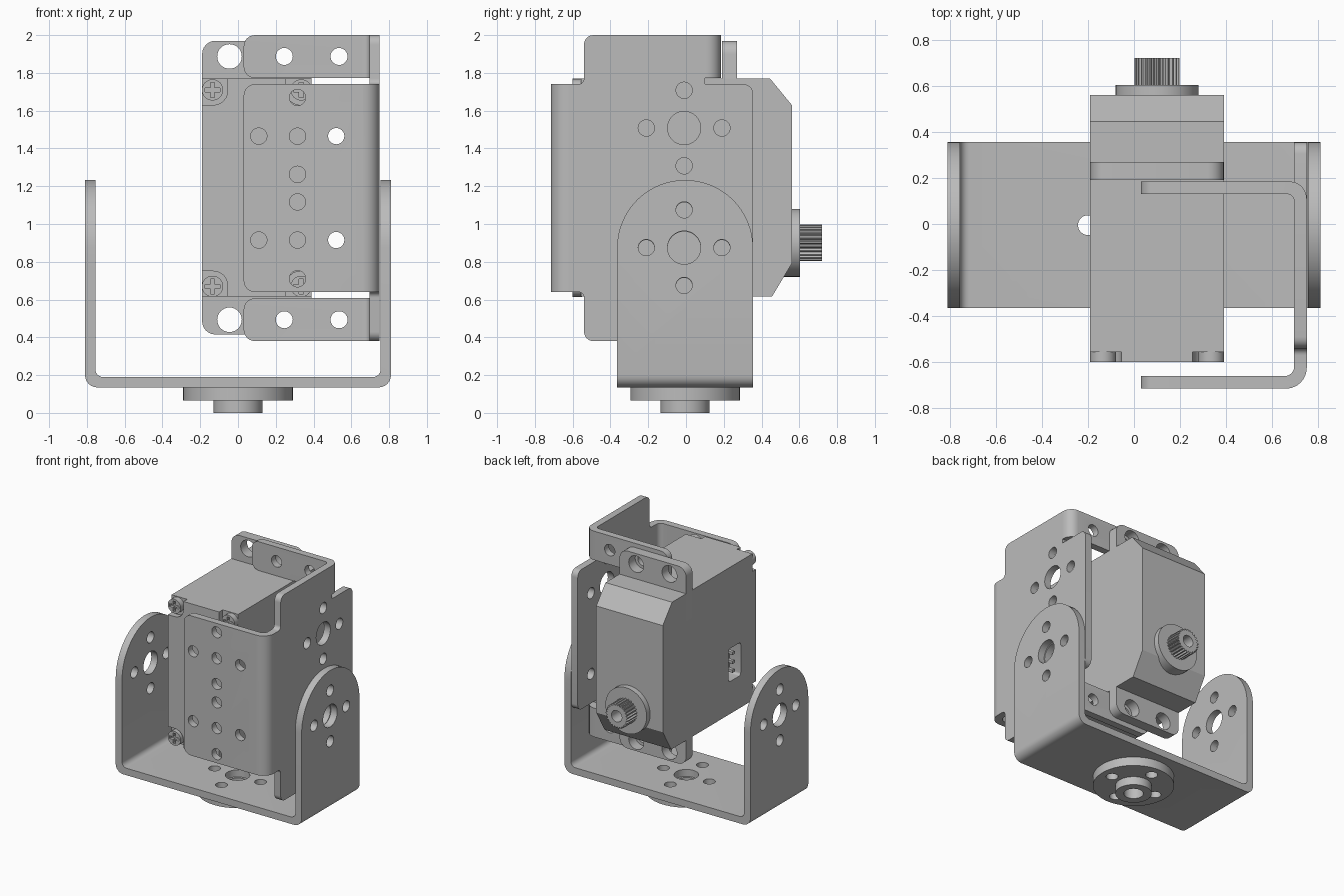
import bpy, bmesh
from math import pi, sin, cos
from mathutils import Vector

default = bpy.data.objects.get("Cube")
if default:
    bpy.data.objects.remove(default, do_unlink=True)

metal = bpy.data.materials.new("mid_grey")
metal.use_nodes = True
grey = (0.5, 0.5, 0.5, 1)
metal.diffuse_color = grey
metal.node_tree.nodes["Principled BSDF"].inputs["Base Color"].default_value = grey


def rounded(points, steps=6):
    """Outline of (u, v[, radius]) corners with each radius turned into an arc."""
    out = []
    for i, p in enumerate(points):
        c = Vector(p[:2])
        if len(p) < 3:
            out.append(c)
            continue
        a = (Vector(points[i - 1][:2]) - c).normalized()
        b = (Vector(points[(i + 1) % len(points)][:2]) - c).normalized()
        centre = c + (a + b) * p[2]
        for k in range(steps + 1):
            t = k / steps * pi / 2
            out.append(centre - b * p[2] * cos(t) - a * p[2] * sin(t))
    return out


def rect(u0, v0, u1, v1, r):
    return rounded([(u0, v0, r), (u1, v0, r), (u1, v1, r), (u0, v1, r)])


def circle(u, v, r, n=32):
    return [Vector((u + r * cos(2 * pi * k / n), v + r * sin(2 * pi * k / n)))
            for k in range(n)]


def prism(name, outlines, axis, lo, hi):
    """Extrude one or several outlines along an axis from lo to hi."""
    place = {"x": lambda p, h: (h, p.x, p.y),
             "y": lambda p, h: (p.x, h, p.y),
             "z": lambda p, h: (p.x, p.y, h)}[axis]
    bm = bmesh.new()
    for outline in outlines:
        low = [bm.verts.new(place(p, lo)) for p in outline]
        high = [bm.verts.new(place(p, hi)) for p in outline]
        bm.faces.new(low)
        bm.faces.new(high)
        for i in range(len(low)):
            bm.faces.new((low[i - 1], low[i], high[i], high[i - 1]))
    bmesh.ops.recalc_face_normals(bm, faces=bm.faces)
    mesh = bpy.data.meshes.new(name)
    bm.to_mesh(mesh)
    bm.free()
    obj = bpy.data.objects.new(name, mesh)
    bpy.context.collection.objects.link(obj)
    mesh.materials.append(metal)
    return obj


def combine(obj, outlines, axis, lo, hi, operation="DIFFERENCE"):
    """Boolean the object with a temporary prism."""
    tool = prism("cutter", outlines, axis, lo, hi)
    tool.hide_render = True
    mod = obj.modifiers.new("cut", "BOOLEAN")
    mod.object, mod.operation, mod.solver = tool, operation, "EXACT"
    graph = bpy.context.evaluated_depsgraph_get()
    mesh = bpy.data.meshes.new_from_object(obj.evaluated_get(graph))
    obj.modifiers.clear()
    obj.data = mesh
    bpy.data.objects.remove(tool, do_unlink=True)


def horn_holes(u, v, big=0.088):
    spots = [(u + 0.2, v), (u - 0.2, v), (u, v + 0.2), (u, v - 0.2)]
    return [circle(u, v, big)] + [circle(a, b, 0.043) for a, b in spots]


T = 0.055      # sheet thickness
MID = 1.19     # height of the motor centre
SIGNS = (-1, 1)

# Wide U bracket: bent strip trimmed to round-topped arms
strip = rounded([(-0.81, 1.3), (-0.81, 0.135, 0.065), (0.81, 0.135, 0.065), (0.81, 1.3),
                 (0.81 - T, 1.3), (0.81 - T, 0.135 + T, 0.04),
                 (T - 0.81, 0.135 + T, 0.04), (T - 0.81, 1.3)])
wide = prism("wide_bracket", [strip], "y", -0.365, 0.355)
arm = [Vector((-0.365, 0)), Vector((0.355, 0))]
arm += [Vector((-0.005 + 0.36 * cos(k * pi / 32), 0.873 + 0.36 * sin(k * pi / 32)))
        for k in range(33)]
combine(wide, [arm], "x", -1, 1, "INTERSECT")
combine(wide, horn_holes(-0.01, 0.875), "x", -1, 1)
combine(wide, horn_holes(0, -0.005), "z", 0, 0.3)

# Round horn under the bracket
disc = prism("horn_disc", [circle(0, -0.005, 0.29, 64)], "z", 0.065, 0.135)
combine(disc, horn_holes(0, -0.005, 0.07), "z", 0, 0.2)
boss = prism("horn_boss", [circle(0, -0.005, 0.13, 48)], "z", 0, 0.065)
combine(boss, [circle(0, -0.005, 0.07)], "z", -0.1, 0.2)

# Motor bracket: side plate
half = [(-0.62, 0.55), (-0.54, 0.55, 0.03), (-0.54, 0.81, 0.05), (0.1, 0.81),
        (0.1, 0.55), (0.355, 0.55, 0.05)]
outline = [(p[0], MID + p[1], *p[2:]) for p in half]
outline += [(p[0], MID - p[1], *p[2:]) for p in reversed(half)]
side = prism("bracket_side", [rounded(outline)], "x", 0.75 - T, 0.75)
for s in SIGNS:
    combine(side, horn_holes(-0.01, MID + s * 0.318), "x", 0.5, 1)

# Motor bracket: front plate with its bend
bend = rounded([(0.03, -0.715), (0.75, -0.715, 0.09), (0.75, -0.62), (0.75 - T, -0.62),
                (0.75 - T, -0.715 + T, 0.04), (0.03, -0.715 + T)])
front = prism("bracket_front", [bend], "z", MID - 0.55, MID + 0.55)
combine(front, [rect(0.03, MID - 0.55, 0.95, MID + 0.55, 0.06)], "y", -1, 0, "INTERSECT")
holes = [circle(0.315 + dx, MID + s * 0.275, 0.043) for dx in (-0.205, 0, 0.205) for s in SIGNS]
holes += [circle(0.315, MID + s * dz, 0.043) for dz in (0.073, 0.48) for s in SIGNS]
combine(front, holes, "y", -1, -0.64)

# Motor bracket: upper and lower tabs at the back
bend = rounded([(0.03, 0.185), (0.03, 0.185 - T), (0.75 - T, 0.185 - T, 0.03),
                (0.75 - T, 0.1), (0.75, 0.1), (0.75, 0.185, 0.075)])
for s, name in zip(SIGNS, ("lower", "upper")):
    low, high = sorted((MID + s * 0.583, MID + s * 0.81))
    tab = prism("bracket_tab_" + name, [bend], "z", low, high)
    combine(tab, [rect(0.03, low, 0.95, high, 0.06)], "y", 0, 1, "INTERSECT")
    combine(tab, [circle(x, MID + s * 0.697, 0.045) for x in (0.245, 0.535)], "y", 0, 0.5)

# Motor case with chamfered back, screw pockets and connector socket
case = prism("motor_case", [rounded([(-0.6, 0.615), (0.455, 0.615), (0.56, 0.79),
                                     (0.56, 1.63), (0.445, 1.77), (-0.6, 1.77)])],
             "x", -0.19, 0.39)
screws = [(0.1 + sx * 0.235, MID + sz * 0.52, sx, sz) for sx in SIGNS for sz in SIGNS]
pockets = []
for x, z, sx, sz in screws:
    u, v = x - sx * 0.08, z - sz * 0.08
    pockets.append(rounded([(u, v, 0.075), (u + sx * 0.3, v),
                            (u + sx * 0.3, v + sz * 0.3), (u, v + sz * 0.3)]))
combine(case, pockets, "y", -0.8, -0.555)
combine(case, [rect(-0.41, 0.87, -0.26, 1.13, 0.02)], "x", -0.4, -0.09)
for k in range(3):
    z = 0.93 + k * 0.07
    prism("connector_pin_%d" % (k + 1), [rect(-0.35, z - 0.012, -0.32, z + 0.012, 0.004)],
          "x", -0.18, -0.08)

# Mounting lugs
lugs = prism("motor_lugs", [rect(-0.19, 0.415, 0.39, 1.97, 0.07)], "y", 0.19, 0.27)
combine(lugs, [circle(x, MID + s * 0.697, 0.065) for x in (-0.045, 0.245) for s in SIGNS],
        "y", 0, 0.5)

# Cross-head screws
for i, (x, z, sx, sz) in enumerate(screws):
    head = prism("case_screw_%d" % (i + 1), [circle(x, z, 0.056)], "y", -0.6, -0.55)
    a, b = 0.04, 0.011
    cross = [(a, b), (b, b), (b, a), (-b, a), (-b, b), (-a, b),
             (-a, -b), (-b, -b), (-b, -a), (b, -a), (b, -b), (a, -b)]
    combine(head, [[Vector((x + u, z + v)) for u, v in cross]], "y", -0.7, -0.575)

# Output shaft: collar and toothed spline
prism("shaft_collar", [circle(0.1, 0.9, 0.18, 48)], "y", 0.45, 0.603)
teeth = []
for k in range(25 * 4):
    r = 0.097 if k % 4 < 2 else 0.084
    teeth.append(Vector((0.1 + r * cos(k * pi / 50), 0.9 + r * sin(k * pi / 50))))
spline = prism("output_spline", [teeth], "y", 0.6, 0.72)
combine(spline, [circle(0.1, 0.9, 0.045)], "y", 0.62, 0.9)

# Smooth the curved walls, keep edges sharp
bpy.ops.object.select_all(action="DESELECT")
for obj in bpy.context.collection.objects:
    if obj.type == "MESH" and metal.name in obj.data.materials:
        obj.select_set(True)
        bpy.context.view_layer.objects.active = obj
bpy.ops.object.shade_smooth_by_angle(angle=0.5)
